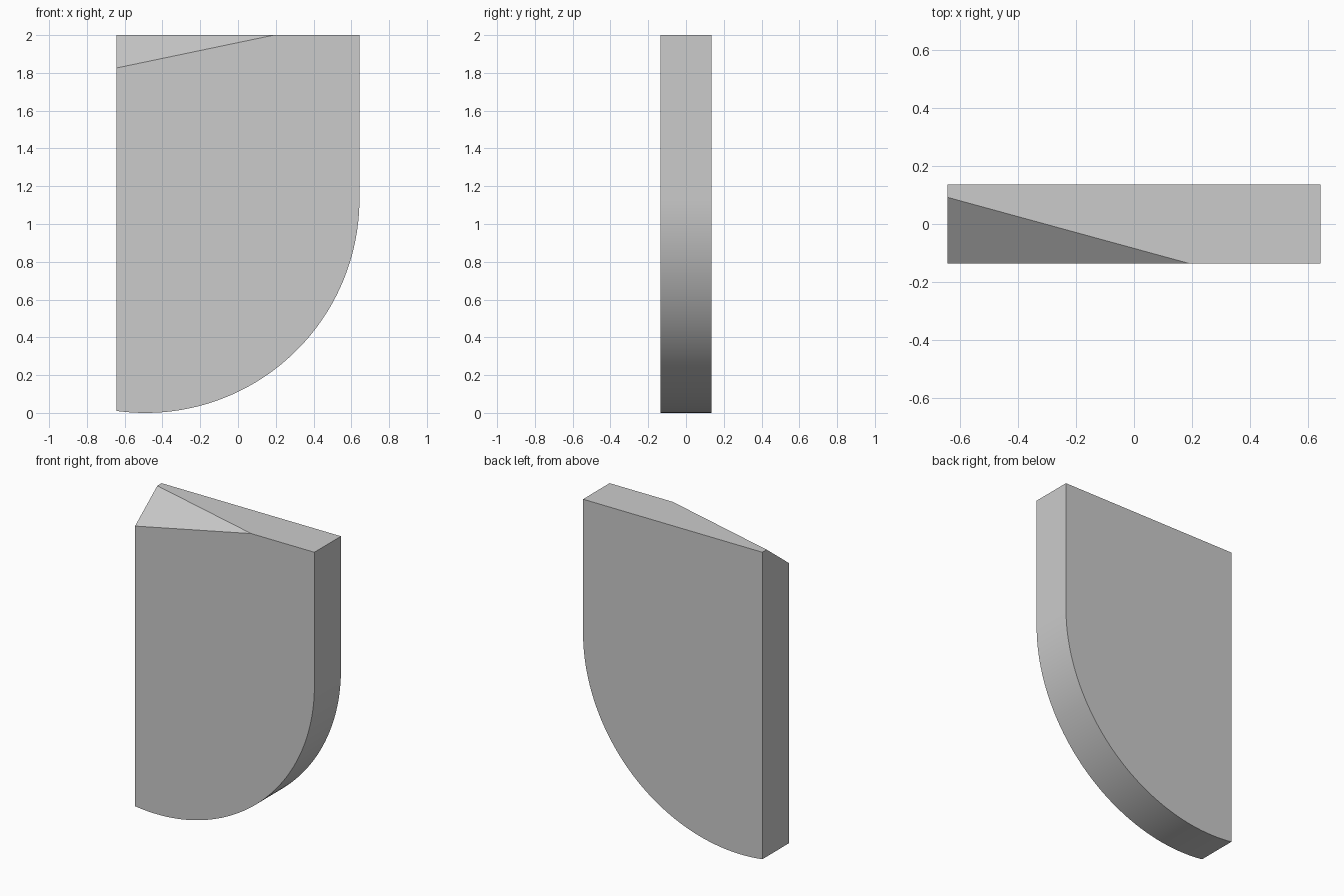
import bpy, bmesh, math
from mathutils import Vector

if "Cube" in bpy.data.objects:
    bpy.data.objects.remove(bpy.data.objects["Cube"])

HALF_W, HALF_T, TOP = 0.643, 0.136, 2.0
RADIUS = 1.133
CX = HALF_W - RADIUS
SEGMENTS = 64

# Side profile: straight left and top edges, rounded lower right
start = -math.pi / 2 - math.asin((CX + HALF_W) / RADIUS)
profile = [(-HALF_W, TOP)]
for i in range(SEGMENTS + 1):
    a = start * (1 - i / SEGMENTS)
    profile.append((CX + RADIUS * math.cos(a), RADIUS + RADIUS * math.sin(a)))
profile.append((HALF_W, TOP))

# Extrude the profile through the thickness
bm = bmesh.new()
face = bm.faces.new([bm.verts.new((x, -HALF_T, z)) for x, z in profile])
ext = bmesh.ops.extrude_face_region(bm, geom=[face], use_keep_orig=True)
moved = [g for g in ext["geom"] if isinstance(g, bmesh.types.BMVert)]
bmesh.ops.translate(bm, verts=moved, vec=(0, 2 * HALF_T, 0))
bmesh.ops.recalc_face_normals(bm, faces=bm.faces[:])

# Slanted facet cut from the top front left corner
p = Vector((-HALF_W, -HALF_T, 1.826))
q = Vector((0.19, -HALF_T, TOP))
r = Vector((-HALF_W, 0.092, TOP))
normal = (q - p).cross(r - p).normalized()
if normal.z < 0:
    normal.negate()
cut = bmesh.ops.bisect_plane(bm, geom=bm.verts[:] + bm.edges[:] + bm.faces[:],
                             plane_co=p, plane_no=normal, clear_outer=True)
rim = [g for g in cut["geom_cut"] if isinstance(g, bmesh.types.BMEdge)]
bmesh.ops.edgeloop_fill(bm, edges=rim)
bmesh.ops.recalc_face_normals(bm, faces=bm.faces[:])

mesh = bpy.data.meshes.new("rounded_panel")
bm.to_mesh(mesh)
bm.free()
panel = bpy.data.objects.new("rounded_panel", mesh)
bpy.context.collection.objects.link(panel)
bpy.context.view_layer.objects.active = panel
panel.select_set(True)
bpy.ops.object.shade_smooth_by_angle(angle=math.radians(8))
